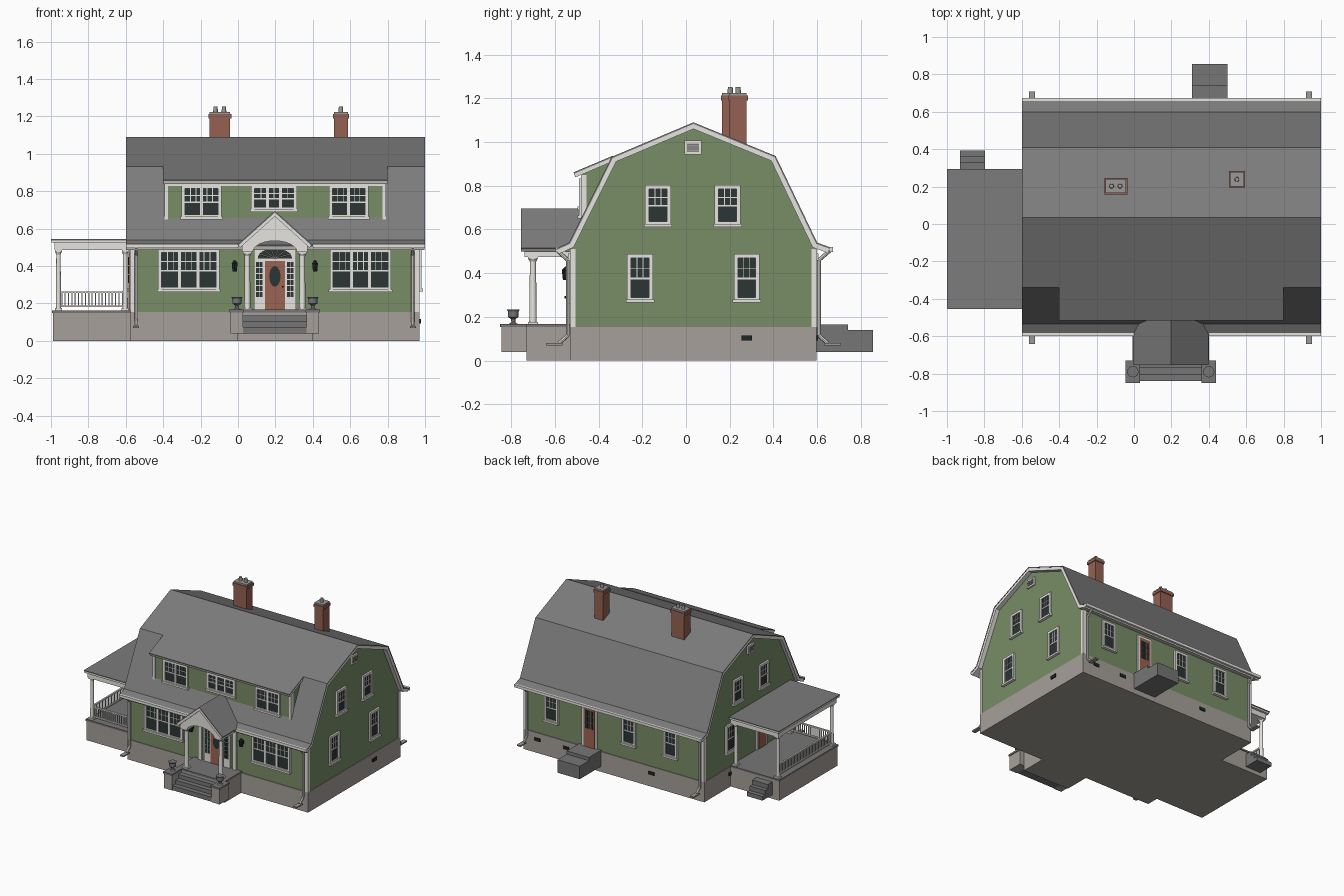
import bpy, bmesh, math
from mathutils import Matrix, Vector

cube = bpy.data.objects.get("Cube")
if cube:
    bpy.data.objects.remove(cube, do_unlink=True)

COLOURS = {
    "siding_green": (0.19, 0.27, 0.135), "trim_white": (0.82, 0.80, 0.76),
    "roof_grey": (0.20, 0.20, 0.20), "foundation_stone": (0.38, 0.35, 0.32),
    "chimney_brick": (0.30, 0.12, 0.085), "door_red": (0.33, 0.125, 0.085),
    "step_grey": (0.18, 0.18, 0.18), "glass_dark": (0.025, 0.035, 0.035),
    "lantern_black": (0.015, 0.018, 0.018), "pot_grey": (0.33, 0.32, 0.30)}
MATS = {}
for name, rgb in COLOURS.items():
    m = MATS[name] = bpy.data.materials.new(name)
    m.use_nodes = True
    m.diffuse_color = (*rgb, 1)
    m.node_tree.nodes["Principled BSDF"].inputs["Base Color"].default_value = (*rgb, 1)
GREEN, WHITE, ROOF, STONE, BRICK, RED, STEP, GLASS, BLACK, POT = COLOURS


class Part:
    """Collects solids into one named object; turn spins a wall-local frame about z."""

    def __init__(self, name, turn=0, at=(0, 0, 0)):
        self.bm, self.name, self.slots = bmesh.new(), name, []
        self.frame = Matrix.Translation(at) @ Matrix.Rotation(math.radians(turn), 4, "Z")

    def paint(self, faces, mat):
        if mat not in self.slots:
            self.slots.append(mat)
        for f in faces:
            f.material_index = self.slots.index(mat)

    def box(self, x0, x1, y0, y1, z0, z1, mat):
        return self.prism([(x0, z0), (x1, z0), (x1, z1), (x0, z1)], "y", y0, y1, mat)

    def prism(self, pts, axis, a, b, mat):
        put = (lambda p, d: (d, *p)) if axis == "x" else (lambda p, d: (p[0], d, p[1]))
        rings = [[self.bm.verts.new(put(p, d)) for p in pts] for d in (a, b)]
        faces = [self.bm.faces.new(r) for r in rings]
        for i in range(len(pts)):
            j = i - 1
            faces.append(self.bm.faces.new((rings[0][j], rings[0][i], rings[1][i], rings[1][j])))
        self.paint(faces, mat)
        return self

    def rod(self, p, q, r0, mat, r1=None, sides=12):
        p, q = Vector(p), Vector(q)
        d = q - p
        mtx = Matrix.Translation((p + q) / 2) @ d.to_track_quat("Z", "Y").to_matrix().to_4x4()
        got = bmesh.ops.create_cone(self.bm, cap_ends=True, segments=sides, radius1=r0,
                                    radius2=r0 if r1 is None else r1, depth=d.length, matrix=mtx)
        self.paint({f for v in got["verts"] for f in v.link_faces}, mat)
        return self

    def done(self, smooth=False):
        bmesh.ops.recalc_face_normals(self.bm, faces=self.bm.faces)
        self.bm.transform(self.frame)
        mesh = bpy.data.meshes.new(self.name)
        self.bm.to_mesh(mesh)
        self.bm.free()
        for s in self.slots:
            mesh.materials.append(MATS[s])
        ob = bpy.data.objects.new(self.name, mesh)
        bpy.context.collection.objects.link(ob)
        if smooth:
            bpy.ops.object.select_all(action="DESELECT")
            ob.select_set(True)
            bpy.context.view_layer.objects.active = ob
            bpy.ops.object.shade_smooth_by_angle()


def inset(line, t):
    """Shift an open polyline sideways (downwards for a left-to-right roof line)."""
    pts, out = [Vector(p) for p in line], []
    for i, p in enumerate(pts):
        ends = [(pts[k + 1] - pts[k]).normalized() for k in (i - 1, i) if 0 <= k < len(pts) - 1]
        ns = [Vector((d.y, -d.x)) for d in ends]
        n = sum(ns, Vector((0, 0))).normalized()
        out.append(tuple(p + n * t / n.dot(ns[0])))
    return out


def slab(part, line, axis, a, b, t0, t1, mat):
    return part.prism(inset(line, t0) + inset(line, t1)[::-1], axis, a, b, mat)


# House body
X0, X1, YF, YB = -0.575, 0.97, -0.525, 0.592
Part("foundation").box(X0, X1, -0.53, 0.598, 0, 0.155, STONE).done()
Part("house_walls").prism([(YF, 0.155), (YF, 0.53), (-0.335, 0.91), (0.034, 1.065), (0.405, 0.915),
                           (YB, 0.53), (YB, 0.155)], "x", X0 + 0.004, X1 - 0.004, GREEN).done()
corners = Part("corner_boards")
for x in (X0, X1 - 0.025):
    for y in (-0.531, 0.574):
        corners.box(x, x + 0.025, y, y + 0.025, 0.155, 0.51, WHITE)
corners.done()

# Gambrel roof with white rake and soffit layer
gambrel = [(-0.595, 0.512), (-0.535, 0.54), (-0.34, 0.932), (0.034, 1.09), (0.41, 0.936), (0.60, 0.54), (0.66, 0.518)]
roof = Part("main_roof")
slab(roof, gambrel, "x", -0.6, 1.0, 0, 0.007, ROOF)
slab(roof, gambrel, "x", -0.598, 0.998, 0.007, 0.028, WHITE)
roof.done()
gutter = Part("gutters")
for x0, x1, y in ((-0.6, 0.0, -0.598), (0.4, 1.0, -0.598), (-0.6, 1.0, 0.657)):
    gutter.box(x0, x1, y, y + 0.016, 0.498, 0.519, WHITE)
gutter.done()

# Shed dormer
DY = -0.475
Part("dormer_walls").prism([(DY, 0.63), (DY, 0.855), (-0.33, 0.915), (-0.33, 0.8)], "x", -0.39, 0.788, GREEN).done()
dormer = Part("dormer_roof")
shed = [(-0.515, 0.861), (-0.335, 0.937)]
slab(dormer, shed, "x", -0.4, 0.8, 0, 0.007, ROOF)
slab(dormer, shed, "x", -0.398, 0.798, 0.007, 0.024, WHITE).done()
trim = Part("dormer_trim")
trim.box(-0.39, 0.788, DY - 0.006, DY, 0.828, 0.855, WHITE)
for x in (-0.394, 0.772):
    trim.box(x, x + 0.02, DY - 0.006, DY + 0.02, 0.645, 0.85, WHITE)
trim.done()


# Windows: casing, sill, glass, and divided upper sashes
WALLS = {"front": (0, (0, YF, 0)), "right": (90, (X1 - 0.004, 0, 0)), "back": (180, (0, YB, 0)),
         "left": (270, (X0 + 0.004, 0, 0)), "dormer": (0, (0, DY, 0))}


def window(name, wall, u, width, z0, z1, sashes=1, cols=3):
    p = Part(name, *WALLS[wall])
    a, b, e = u - width / 2, u + width / 2, 0.018
    p.box(a + e, b - e, -0.005, 0.002, z0 + e, z1 - e, GLASS)
    for x in (a, b - e):
        p.box(x, x + e, -0.014, 0.002, z0, z1, WHITE)
    p.box(a, b, -0.014, 0.002, z1 - e, z1, WHITE)
    p.box(a - 0.006, b + 0.006, -0.022, 0.002, z0, z0 + 0.014, WHITE)
    p.box(a, b, -0.012, 0.002, z0 + 0.014, z0 + 0.024, WHITE)
    pitch, mid = (width - 2 * e) / sashes, (z0 + z1) / 2
    for s in range(sashes):
        x = a + e + s * pitch
        if s:
            p.box(x - 0.008, x + 0.008, -0.012, 0.002, z0, z1, WHITE)
        for c in range(1, cols):
            v = x + c * pitch / cols
            p.box(v - 0.002, v + 0.002, -0.008, 0, mid, z1 - e, WHITE)
    p.box(a + e, b - e, -0.009, 0, mid - 0.004, mid + 0.004, WHITE)
    row = (mid + z1 - e) / 2
    p.box(a + e, b - e, -0.008, 0, row - 0.002, row + 0.002, WHITE)
    p.done()


for side, x in (("left", 0.655), ("right", -0.263)):
    window("front_window_" + side, "front", x, 0.328, 0.262, 0.49, 3)
for side, x in (("left", 0.592), ("right", -0.195)):
    window("dormer_window_" + side, "dormer", x, 0.212, 0.65, 0.832, 2)
window("dormer_window_centre", "dormer", 0.193, 0.245, 0.69, 0.832, 3, 2)
for wall, s in (("right", 1), ("left", -1)):
    for y, z in ((-0.128, 0.612), (0.19, 0.612), (0.278, 0.265), (-0.21, 0.265)):
        if wall == "right" or z > 0.5 or y > 0:
            window(f"{wall}_window", wall, s * y, 0.118, z, z + 0.222 - (z > 0.5) * 0.03)
    vent = Part(f"{wall}_gable_vent", *WALLS[wall])
    vent.box(s * 0.032 - 0.039, s * 0.032 + 0.039, -0.012, 0, 0.942, 1.006, WHITE)
    vent.box(s * 0.032 - 0.027, s * 0.032 + 0.027, -0.014, 0, 0.954, 0.994, POT)
    for k in range(4):
        vent.box(s * 0.032 - 0.027, s * 0.032 + 0.027, -0.016, 0, 0.956 + k * 0.01, 0.96 + k * 0.01, STEP)
    vent.done()
for x in (0.732, 0.07, -0.286):
    window("back_window", "back", -x, 0.118, 0.265, 0.49)
for wall, u in (("right", 0.278), ("left", -0.278), ("back", -0.605), ("back", 0.125), ("back", -0.85)):
    Part("foundation_vent", *WALLS[wall]).box(u - 0.025, u + 0.025, -0.012, 0, 0.092, 0.116, BLACK).done()


# Plain doors with glazed top half
def plain_door(name, wall, u):
    p = Part(name, *WALLS[wall])
    p.box(u - 0.065, u + 0.065, -0.010, 0, 0.16, 0.49, WHITE)
    p.box(u - 0.047, u + 0.047, -0.014, 0, 0.165, 0.472, RED)
    for i in range(3):
        for j in range(3):
            x, z = u - 0.034 + i * 0.024, 0.31 + j * 0.048
            p.box(x, x + 0.02, -0.017, 0, z, z + 0.042, GLASS)
    p.done()


plain_door("back_door", "back", -0.405)
plain_door("side_door", "left", 0.1)

# Front entrance: surround, red door, oval glass, sidelights and fanlight
CX = 0.197
door = Part("front_entrance", *WALLS["front"])
door.box(CX - 0.112, CX + 0.112, -0.012, 0, 0.16, 0.51, WHITE)
door.box(CX - 0.053, CX + 0.053, -0.016, 0, 0.165, 0.428, RED)
arc = [math.tau * i / 24 for i in range(24)]
door.prism([(CX + 0.03 * math.cos(t), 0.345 + 0.055 * math.sin(t)) for t in arc], "y", -0.02, 0, GLASS)
door.prism([(CX + 0.092 * math.cos(t), 0.441 + 0.054 * math.sin(t)) for t in arc[:13]], "y", -0.017, 0, GLASS)
for k in range(1, 7):
    t = math.pi * k / 7
    door.rod((CX, -0.018, 0.441), (CX + 0.092 * math.cos(t), -0.018, 0.441 + 0.054 * math.sin(t)), 0.002, WHITE, sides=4)
for s in (-1, 1):
    for i in range(2):
        for j in range(6):
            x, z = CX + s * 0.082 + (i - 1) * 0.019, 0.235 + j * 0.032
            door.box(x + 0.001, x + 0.017, -0.016, 0, z, z + 0.027, GLASS)
door.rod((CX + 0.043, -0.03, 0.29), (CX + 0.043, -0.01, 0.29), 0.005, BLACK)
door.done()
for x in (-0.018, 0.412):
    lamp = Part("wall_lantern")
    lamp.box(x - 0.008, x + 0.008, -0.54, YF, 0.385, 0.41, BLACK)
    lamp.rod((x, -0.55, 0.37), (x, -0.55, 0.415), 0.013, BLACK, 0.018, 6)
    lamp.rod((x, -0.55, 0.415), (x, -0.55, 0.43), 0.019, BLACK, 0.004, 6).done()


# Columns
def column(name, x, y, z0, z1, r):
    p = Part(name)
    p.box(x - r * 1.4, x + r * 1.4, y - r * 1.4, y + r * 1.4, z0, z0 + 0.012, WHITE)
    p.rod((x, y, z0 + 0.012), (x, y, z1 - 0.015), r, WHITE, r * 0.82, 16)
    p.rod((x, y, z1 - 0.022), (x, y, z1 - 0.01), r * 0.85, WHITE, r * 1.25, 16)
    p.box(x - r * 1.3, x + r * 1.3, y - r * 1.3, y + r * 1.3, z1 - 0.01, z1, WHITE)
    p.done(True)


# Front portico: arched pediment on columns with a small gable roof
arch = [(CX + 0.118 * math.cos(t), 0.475 + 0.06 * math.sin(t)) for t in arc[:13]]
gable = [(CX - 0.175, 0.475), (CX - 0.175, 0.515), (CX, 0.675), (CX + 0.175, 0.515), (CX + 0.175, 0.475)]
Part("portico_pediment").prism(gable + arch, "y", -0.738, -0.5, WHITE).done()
portico = Part("portico_roof")
eaves = [(CX - 0.2, 0.515), (CX, 0.695), (CX + 0.2, 0.515)]
slab(portico, eaves, "y", -0.755, -0.455, 0, 0.007, ROOF)
slab(portico, eaves, "y", -0.754, -0.455, 0.007, 0.022, WHITE).done()
for x in (CX - 0.147, CX + 0.147):
    column("portico_column", x, -0.7, 0.165, 0.475, 0.017)
    Part("portico_pilaster").box(x - 0.015, x + 0.015, -0.54, YF, 0.165, 0.475, WHITE).done()

# Front stoop, steps, piers and urns
stoop = Part("front_stoop")
stoop.box(CX - 0.2, CX + 0.2, -0.73, -0.52, 0, 0.153, STONE)
stoop.box(CX - 0.205, CX + 0.205, -0.735, -0.52, 0.153, 0.167, STEP)
for k in range(3):
    stoop.box(CX - 0.17, CX + 0.17, -0.84 + k * 0.036, -0.72, 0.04, 0.075 + k * 0.03, STEP)
stoop.done()
for x in (CX - 0.203, CX + 0.203):
    pier = Part("stoop_pier").box(x - 0.034, x + 0.034, -0.845, -0.73, 0.04, 0.153, STONE)
    pier.box(x - 0.039, x + 0.039, -0.85, -0.73, 0.153, 0.168, STEP).done()
    urn, rings = Part("stoop_urn"), ((0.168, 0.02), (0.176, 0.009), (0.19, 0.01), (0.2, 0.024), (0.224, 0.024), (0.234, 0.03))
    for (za, ra), (zb, rb) in zip(rings, rings[1:]):
        urn.rod((x, -0.79, za), (x, -0.79, zb), ra, STEP, rb, 16)
    urn.done(True)

# Back steps
back = Part("back_steps").box(0.31, 0.5, 0.59, 0.742, 0.04, 0.165, STEP)
back.box(0.31, 0.5, 0.742, 0.855, 0.04, 0.14, STEP).done()

# Side porch
porch = Part("side_porch_base").box(-0.99, X0, -0.435, 0.275, 0, 0.15, STONE)
porch.box(-0.995, X0, -0.44, 0.28, 0.15, 0.163, STEP).done()
for k in range(3):
    Part("porch_step").box(-0.93, -0.797, 0.275, 0.33 + k * 0.032, 0.03, 0.13 - k * 0.034, STEP).done()
top = Part("side_porch_roof")
top.box(-1.0, X0, -0.455, 0.295, 0.538, 0.545, ROOF)
top.box(-0.997, X0, -0.452, 0.292, 0.525, 0.538, WHITE)
top.box(-0.982, X0, -0.435, 0.275, 0.485, 0.525, WHITE).done()
for x in (-0.96, -0.603):
    for y in (-0.41, 0.25):
        column("porch_column", x, y, 0.163, 0.485, 0.014)
rail = Part("porch_railing")
for z in (0.18, 0.255):
    rail.box(-0.96, -0.603, -0.416, -0.404, z, z + 0.01, WHITE)
    rail.box(-0.966, -0.954, -0.41, 0.25, z, z + 0.01, WHITE)
for i in range(1, 20):
    rail.box(-0.963 + i * 0.018, -0.957 + i * 0.018, -0.413, -0.407, 0.18, 0.26, WHITE)
for i in range(1, 36):
    rail.box(-0.963, -0.957, -0.413 + i * 0.0183, -0.407 + i * 0.0183, 0.18, 0.26, WHITE)
rail.done()

# Downspouts and splash blocks
for x in (-0.545, 0.935):
    for s, wall, lip in ((-1, -0.541, -0.59), (1, 0.608, 0.66)):
        path = [(x, lip, 0.505), (x, wall, 0.46), (x, wall, 0.115), (x, wall + s * 0.04, 0.08)]
        spout = Part("downspout")
        for p, q in zip(path, path[1:]):
            spout.rod(p, q, 0.009, WHITE, sides=8)
        spout.done(True)
        ya, yb = sorted((wall + s * 0.025, wall + s * 0.1))
        Part("splash_block").box(x - 0.016, x + 0.016, ya, yb, 0.07, 0.08, POT).done()

# Chimneys
for x0, x1, y0, y1, pots in ((-0.153, -0.042, 0.165, 0.24, (-0.12, -0.075)), (0.514, 0.588, 0.2, 0.277, (0.55,))):
    stack = Part("chimney").box(x0, x1, y0, y1, 0.9, 1.19, BRICK)
    stack.box(x0 - 0.006, x1 + 0.006, y0 - 0.006, y1 + 0.006, 1.19, 1.212, BRICK)
    stack.box(x0, x1, y0, y1, 1.212, 1.224, POT)
    for px in pots:
        stack.rod((px, (y0 + y1) / 2, 1.22), (px, (y0 + y1) / 2, 1.252), 0.013, POT, 0.011)
    stack.done()
